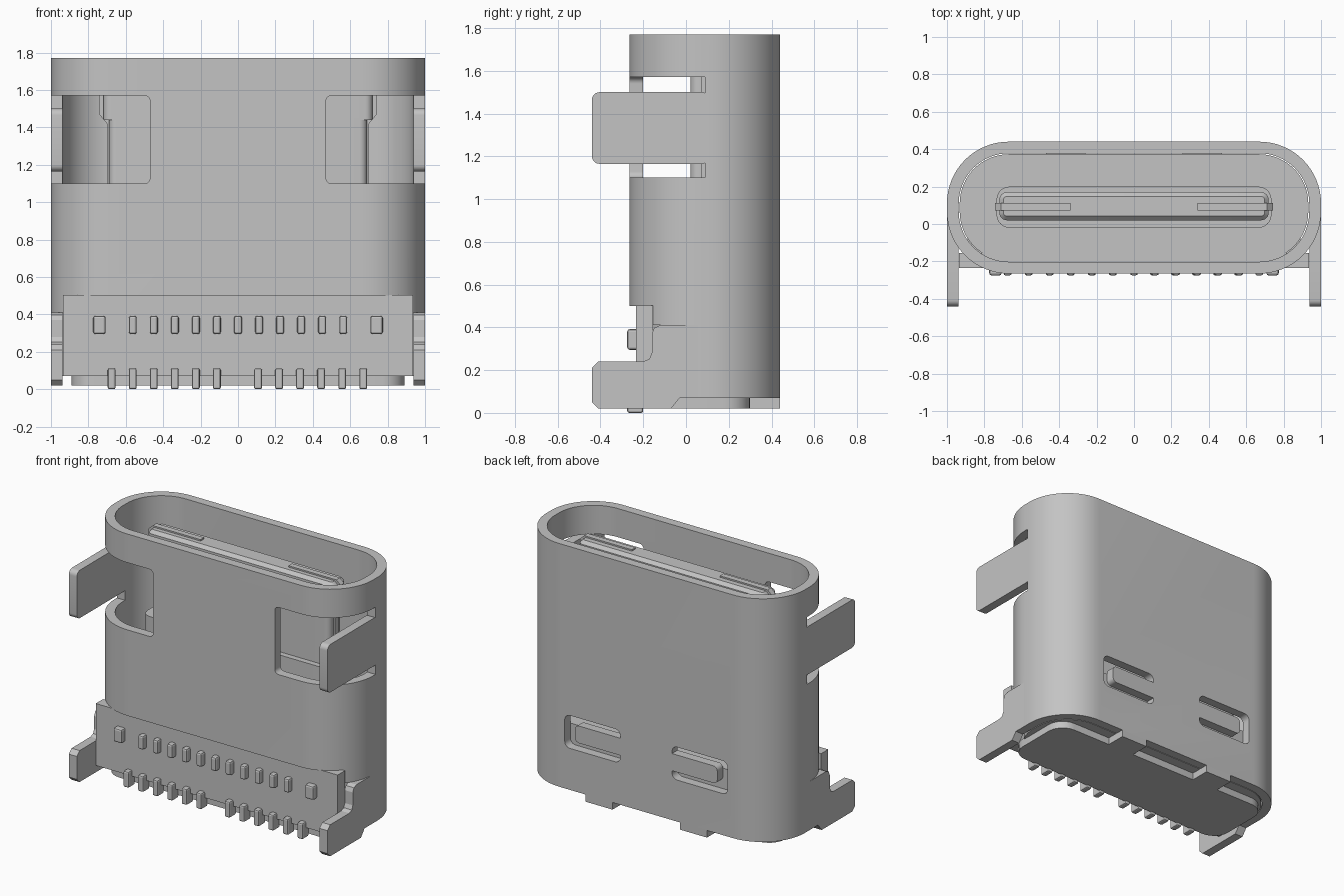
import bpy, bmesh, math
from mathutils import Vector

cube = bpy.data.objects.get("Cube")
if cube:
    bpy.data.objects.remove(cube, do_unlink=True)

grey = bpy.data.materials.new("plain_grey")
grey.use_nodes = True
grey.diffuse_color = (0.55, 0.55, 0.55, 1)
grey.node_tree.nodes["Principled BSDF"].inputs["Base Color"].default_value = (0.55, 0.55, 0.55, 1)


def rounded(u0, u1, v0, v1, r, n=6):
    """Outline of a rounded rectangle."""
    pts = []
    centres = [(u1 - r, v1 - r), (u0 + r, v1 - r), (u0 + r, v0 + r), (u1 - r, v0 + r)]
    for k, (cu, cv) in enumerate(centres):
        for i in range(n + 1):
            a = math.pi / 2 * (k + i / n)
            pts.append((cu + r * math.cos(a), cv + r * math.sin(a)))
    return pts


def prism(name, pts, axis, lo, hi, bevel=0):
    """Extrude a 2D outline along an axis: x -> (y,z), y -> (x,z), z -> (x,y)."""
    place = {"x": lambda p, h: (h, *p), "y": lambda p, h: (p[0], h, p[1]), "z": lambda p, h: (*p, h)}[axis]
    bm = bmesh.new()
    face = bm.faces.new([bm.verts.new(place(p, lo)) for p in pts])
    top = bmesh.ops.extrude_face_region(bm, geom=[face])["geom"]
    shift = Vector(place((0, 0), hi - lo))
    bmesh.ops.translate(bm, verts=[g for g in top if isinstance(g, bmesh.types.BMVert)], vec=shift)
    bmesh.ops.recalc_face_normals(bm, faces=bm.faces)
    mesh = bpy.data.meshes.new(name)
    bm.to_mesh(mesh)
    bm.free()
    ob = bpy.data.objects.new(name, mesh)
    bpy.context.collection.objects.link(ob)
    mesh.materials.append(grey)
    if bevel:
        mod = ob.modifiers.new("bevel", "BEVEL")
        mod.width, mod.segments = bevel, 2
    return ob


def box(name, x, y, z, bevel=0):
    pts = [(x[0], y[0]), (x[1], y[0]), (x[1], y[1]), (x[0], y[1])]
    return prism(name, pts, "z", z[0], z[1], bevel)


def cut(target, cutter):
    """Apply a boolean difference and drop the cutter."""
    mod = target.modifiers.new("cut", "BOOLEAN")
    mod.operation, mod.solver, mod.object = "DIFFERENCE", "EXACT", cutter
    bpy.context.view_layer.objects.active = target
    bpy.ops.object.modifier_apply(modifier=mod.name)
    bpy.data.objects.remove(cutter, do_unlink=True)


def smooth(ob):
    bpy.ops.object.select_all(action="DESELECT")
    ob.select_set(True)
    bpy.context.view_layer.objects.active = ob
    bpy.ops.object.shade_smooth_by_angle(angle=math.radians(30))


def span(s, a, b):
    return sorted((s * a, s * b))


# Metal shell: hollow rounded tube
shell = prism("shell", rounded(-1, 1, -0.265, 0.44, 0.33, 16), "z", 0.07, 1.77)
cut(shell, prism("bore", rounded(-0.937, 0.937, -0.202, 0.378, 0.268, 16), "z", -0.1, 2))

# Front opening around the plastic housing
cut(shell, box("cutter", (-1.2, 1.2), (-0.6, -0.16), (-0.1, 0.5)))
cut(shell, box("cutter", (-1.2, 1.2), (-0.6, 0.05), (-0.1, 0.41)))

for s in (-1, 1):
    # Side windows that wrap round the corners
    a, b = span(s, 0.47, 1.3)
    window = prism("cutter", rounded(a, b, 1.10, 1.57, 0.03), "y", -0.6, 0.09)
    cut(shell, window)

    # U-shaped slit round the rear spring tab
    a, b = span(s, 0.20, 0.63)
    slit = prism("cutter", rounded(a, b, 0.36, 0.59, 0.04), "y", 0.3, 0.6)
    a, b = span(s, 0.10, 0.55)
    cut(slit, prism("cutter", rounded(a, b, 0.415, 0.535, 0.03), "y", 0.2, 0.7))
    cut(shell, slit)
smooth(shell)

for s, side in ((1, "left"), (-1, "right")):
    a, b = span(s, 0.938, 1.0)
    # Upper mounting leg
    pts = rounded(-0.44, 0.11, 1.165, 1.50, 0.035)
    smooth(prism(side + "_upper_leg", pts, "x", a, b))
    # Lower mounting leg, stepping up to the shell
    foot = [(0.055, 0.07), (0.055, 0.41), (-0.12, 0.41), (-0.148, 0.398), (-0.16, 0.37),
            (-0.16, 0.28), (-0.172, 0.252), (-0.20, 0.24), (-0.41, 0.24), (-0.44, 0.21),
            (-0.44, 0.05), (-0.41, 0.02), (-0.07, 0.02), (-0.03, 0.07)]
    prism(side + "_lower_leg", foot, "x", a, b)
    # Folded tab under the rear edge
    box(side + "_rear_tab", span(s, 0.26, 0.47), (0.30, 0.44), (0.02, 0.075))

# Plastic housing: inner core, front block, base slab
smooth(prism("housing_core", rounded(-0.932, 0.932, -0.197, 0.373, 0.263, 16), "z", 0.07, 0.5))
box("housing_front", (-0.935, 0.935), (-0.235, -0.155), (0.07, 0.503))
smooth(prism("housing_base", rounded(-0.89, 0.89, -0.21, 0.30, 0.12), "z", 0.02, 0.08))

# Contact tongue with thicker root and chamfered tip
smooth(prism("tongue_root", rounded(-0.735, 0.735, -0.02, 0.20, 0.07), "z", 0.49, 1.10))
tongue = prism("tongue", rounded(-0.69, 0.69, 0.02, 0.17, 0.04), "z", 1.09, 1.45)
smooth(tongue)
tip = prism("tongue_tip", rounded(-0.72, 0.72, 0.02, 0.17, 0.04), "z", 1.44, 1.68)
bm = bmesh.new()
bm.from_mesh(tip.data)
rim = [e for e in bm.edges if all(v.co.z > 1.6 for v in e.verts)]
bmesh.ops.bevel(bm, geom=rim, offset=0.022, segments=1, affect="EDGES")
bm.to_mesh(tip.data)
bm.free()
smooth(tip)

# Latch plates set into both ends of the tongue
for s, side in ((1, "left"), (-1, "right")):
    plate = [(0.34, 1.1), (0.70, 1.1), (0.70, 1.42), (0.742, 1.47), (0.742, 1.66), (0.71, 1.69), (0.34, 1.69)]
    prism(side + "_latch_plate", [(s * x, z) for x, z in plate], "y", 0.072, 0.112)

# Lower solder pins, two groups of six
for i in range(6):
    for s, x in ((-1, -0.113), (1, 0.107)):
        c = x + s * 0.1125 * i
        box("lower_pin", (c - 0.021, c + 0.021), (-0.275, -0.20), (0, 0.112), 0.01)

# Upper contact stubs, wider at both ends
for i in range(-6, 7):
    end = abs(i) == 6
    c = i * (0.1235 if end else 0.1125)
    c += 0 if end else 0.0
    w = 0.033 if end else 0.021
    box("upper_contact", (c - w, c + w), (-0.275, -0.22), (0.295, 0.392), 0.012)
